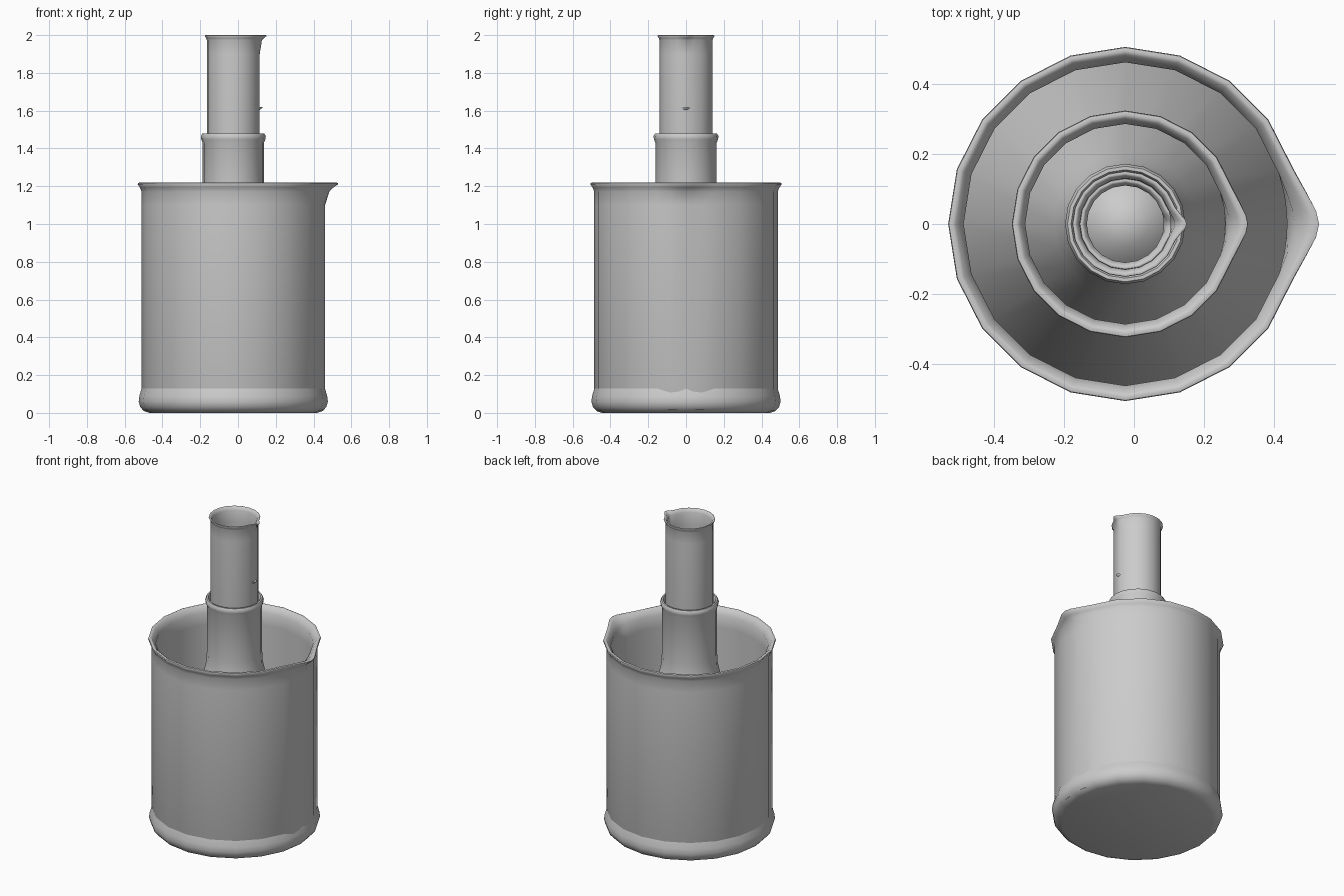
import bpy, bmesh, math

if "Cube" in bpy.data.objects:
    bpy.data.objects.remove(bpy.data.objects["Cube"])

CX = -0.025  # common axis of the nested glassware
SIDES = 20


def lathe(name, profile, spout=False):
    """Revolve (radius, z, spout reach) points; the reach pulls the +x side out."""
    angles = [(math.radians(360 * i / SIDES), 0.0) for i in range(SIDES)]
    angles[0] = (0.0, 1.0)
    if spout:
        for deg, w in ((4, 0.85), (10, 0.40)):
            angles += [(math.radians(deg), w), (math.radians(360 - deg), w)]
        angles.sort()
    bm = bmesh.new()
    rings = []
    for r, z, reach in profile:
        if r == 0:
            rings.append([bm.verts.new((CX, 0, z))])
        else:
            rings.append([bm.verts.new((CX + (r + reach * w) * math.cos(a),
                                        (r + reach * w) * math.sin(a), z))
                          for a, w in angles])
    n = len(angles)
    for lo, hi in zip(rings, rings[1:]):
        for i in range(n):
            j = (i + 1) % n
            if len(lo) == 1:
                bm.faces.new((lo[0], hi[j], hi[i]))
            elif len(hi) == 1:
                bm.faces.new((lo[i], lo[j], hi[0]))
            else:
                bm.faces.new((lo[i], lo[j], hi[j], hi[i]))
    bmesh.ops.recalc_face_normals(bm, faces=bm.faces[:])
    mesh = bpy.data.meshes.new(name)
    bm.to_mesh(mesh)
    bm.free()
    obj = bpy.data.objects.new(name, mesh)
    bpy.context.collection.objects.link(obj)
    bpy.ops.object.select_all(action='DESELECT')
    obj.select_set(True)
    bpy.context.view_layer.objects.active = obj
    bpy.ops.object.shade_smooth_by_angle(angle=math.radians(50))
    return obj


def vessel(name, r, h, flare, reach, drop, wall, floor, base=0.005, dome=0.0):
    """Straight-walled vessel with a rolled rim and a pouring spout."""
    f = flare
    return lathe(name, [
        (0, base, 0), (r - 2 * wall, base, 0), (r - 0.4 * wall, base + 0.5 * wall, 0),
        (r, base + 1.5 * wall, 0),
        (r, h - drop, 0), (r, h - 2.4 * f, reach * 0.45), (r + 0.4 * f, h - 1.4 * f, reach * 0.7),
        (r + f, h - 0.5 * f, reach * 0.95), (r + f * 0.9, h - 0.15 * f, reach),
        (r + 0.4 * f, h, reach * 0.95), (r - 0.1 * f, h - 0.3 * f, reach * 0.8),
        (r - wall, h - 2 * f, reach * 0.45), (r - wall, h - drop, 0),
        (r - wall, floor, 0), (0.6 * (r - wall), floor + 0.7 * dome, 0),
        (0, floor + dome, 0)], spout=True)


# Beakers
vessel("large_beaker", 0.486, 1.22, 0.02, 0.05, 0.12, 0.024, 0.04)
vessel("medium_beaker", 0.304, 0.79, 0.02, 0.028, 0.08, 0.018, 0.04, 0.01)

# Measuring cylinders, one inside the other
vessel("tall_cylinder", 0.14, 2.0, 0.011, 0.026, 0.10, 0.010, 0.05, 0.015)
vessel("short_cylinder", 0.120, 1.62, 0.010, 0.026, 0.06, 0.010, 0.06, 0.02, dome=0.06)

# Conical flask, whose base bulges through the large beaker
lathe("conical_flask", [
    (0, 0, 0), (0.445, 0, 0), (0.474, 0.010, 0), (0.493, 0.032, 0),
    (0.501, 0.06, 0), (0.497, 0.09, 0), (0.484, 0.135, 0),
    (0.205, 0.93, 0), (0.178, 1.01, 0), (0.165, 1.07, 0), (0.162, 1.13, 0),
    (0.162, 1.43, 0), (0.170, 1.448, 0), (0.172, 1.465, 0), (0.165, 1.478, 0),
    (0.155, 1.478, 0), (0.148, 1.465, 0), (0.146, 1.43, 0), (0.146, 1.07, 0),
    (0.19, 0.92, 0), (0.465, 0.13, 0), (0.47, 0.05, 0), (0.43, 0.02, 0), (0, 0.02, 0)])
